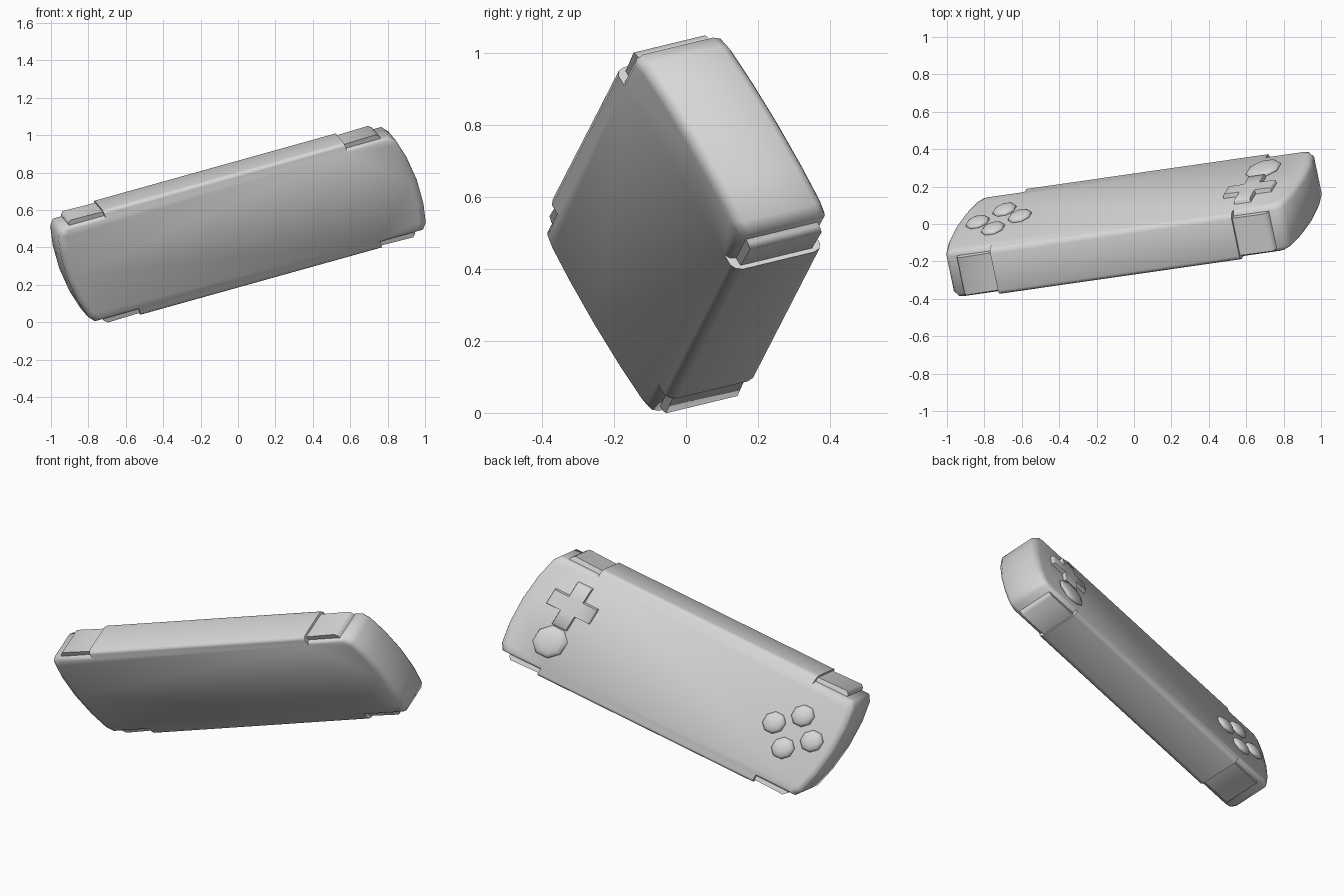
import bpy, bmesh, math
from mathutils import Matrix, Vector

cube = bpy.data.objects.get("Cube")
if cube:
    bpy.data.objects.remove(cube, do_unlink=True)

# Tilted frame of the device: half length, half height, half thickness
LONG = Vector((0.645, 0.0925, 0.18))
TALL = Vector((-0.1, -0.162, 0.274))
THICK = Vector((-0.025, 0.12, 0.029))
CENTRE = Vector((0, 0, 0.525))

grey = bpy.data.materials.new("light_grey_plastic")
grey.use_nodes = True
COLOUR = (0.68, 0.68, 0.68, 1)
grey.diffuse_color = COLOUR
grey.node_tree.nodes["Principled BSDF"].inputs["Base Color"].default_value = COLOUR


def finish(name, bm, angle=50):
    """Tilt a part into place and make it an object."""
    for v in bm.verts:
        p, q, r = v.co
        v.co = CENTRE + LONG * p + TALL * q + THICK * r
    bmesh.ops.recalc_face_normals(bm, faces=bm.faces)
    mesh = bpy.data.meshes.new(name)
    bm.to_mesh(mesh)
    bm.free()
    mesh.materials.append(grey)
    ob = bpy.data.objects.new(name, mesh)
    bpy.context.collection.objects.link(ob)
    bpy.ops.object.select_all(action='DESELECT')
    ob.select_set(True)
    bpy.context.view_layer.objects.active = ob
    bpy.ops.object.shade_smooth_by_angle(angle=math.radians(angle))


def loft(rings):
    """Skin closed rings of points and cap both ends."""
    bm = bmesh.new()
    rows = [[bm.verts.new(c) for c in ring] for ring in rings]
    n = len(rows[0])
    for low, high in zip(rows, rows[1:]):
        for i in range(n):
            j = (i + 1) % n
            bm.faces.new((low[i], low[j], high[j], high[i]))
    bm.faces.new(rows[0])
    bm.faces.new(rows[-1])
    return bm


# Body: wide middle with bowed, narrower ends and softened rims
quarter = [(1, 1.02), (1, 0.91), (1.36, 0.91), (1.4, 0.8), (1.435, 0.45)]
right_end = quarter + [(1.45, 0)] + [(p, -q) for p, q in reversed(quarter)]
outline = right_end + [(-p, -q) for p, q in right_end]


def body_ring(r, reach, wide):
    ring = []
    for p, q in outline:
        extra = (abs(p) - 1) * reach
        ring.append((math.copysign(1 + extra, p), q * wide, r))
    return ring


rim = [(1.04, 0.87, 0.94), (0.97, 0.96, 0.985), (0.82, 1, 1.005)]
layers = [(-r, reach, wide) for r, reach, wide in rim] + rim[::-1]
finish("body", loft([body_ring(*layer) for layer in layers]), angle=75)

# Corner pieces: shoulder buttons on top and matching trims below
section = [(0.97, 0.7), (1.3, 0.7), (1.29, 0.95), (1.265, 1), (0.97, 0.985)]
for side, sname in ((1, "left"), (-1, "right")):
    for up, uname in ((1, "shoulder_button"), (-1, "lower_trim")):
        rings = [[(side * p, up * q, r) for p, q in section] for r in (-0.84, 0.82)]
        finish(f"{sname}_{uname}", loft(rings))


# Domed round buttons
def dome(name, p, q, radius):
    bm = bmesh.new()
    bmesh.ops.create_uvsphere(bm, u_segments=8, v_segments=8, radius=1)
    size = Matrix.Diagonal((radius / LONG.length, radius / TALL.length, 0.2, 1))
    turn = Matrix.Rotation(math.pi / 8, 4, 'Z')
    bm.transform(Matrix.Translation((p, q, 1.08)) @ size @ turn)
    finish(name, bm, angle=70)


for i in range(4):
    a = i * math.pi / 2
    dome(f"action_button_{i + 1}", -1.075 + 0.175 * math.cos(a), 0.03 + 0.31 * math.sin(a), 0.064)
dome("thumb_pad", 1.05, -0.41, 0.095)

# Cross-shaped direction pad with a slightly pillowed top
corner = [(1, -0.34), (1, 0.34), (0.34, 0.34)]
cross = []
for i in range(4):
    turn = Matrix.Rotation(i * math.pi / 2, 2)
    cross += [turn @ Vector(c) for c in corner]


def cross_ring(size, r):
    return [(1.046 + c.x * size / LONG.length, 0.28 + c.y * size / TALL.length, r)
            for c in cross]


finish("direction_pad", loft([cross_ring(0.134, 0.9), cross_ring(0.134, 1.17),
                              cross_ring(0.127, 1.22)]))
